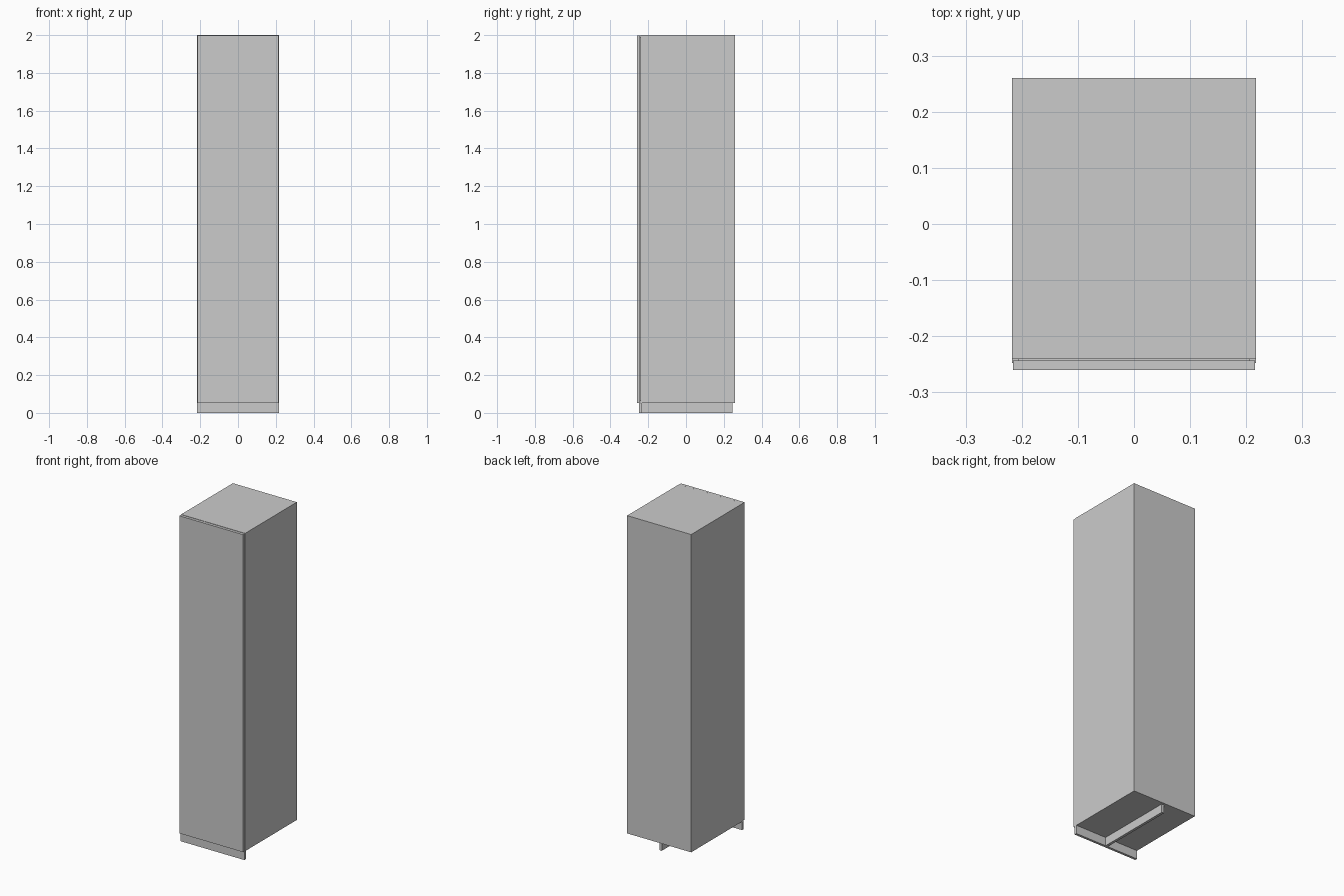
import bpy

if "Cube" in bpy.data.objects:
    bpy.data.objects.remove(bpy.data.objects["Cube"])


def box(name, x, y, z):
    """Box from (min, max) ranges on each axis."""
    bpy.ops.mesh.primitive_cube_add(
        size=1, location=[(a + b) / 2 for a, b in (x, y, z)])
    ob = bpy.context.object
    ob.name = name
    ob.scale = [b - a for a, b in (x, y, z)]
    bpy.ops.object.transform_apply(location=False, rotation=False, scale=True)
    return ob


W = 0.217      # half width
D = 0.26       # half depth
BASE = 0.052   # plinth height
TOP = 2.0
DOOR = 0.017   # door thickness
GAP = 0.002    # shadow gap behind the door

# Cabinet body
box("cabinet_body", (-W, W), (-D + DOOR + GAP, D), (BASE, TOP))

# Full-height door, a hair narrower than the body
box("door", (-W + 0.0015, W - 0.0015), (-D, -D + DOOR), (BASE + 0.001, TOP - 0.001))

# Thin core closing the gap between door and body
box("door_seal", (-W + 0.01, W - 0.01), (-D + DOOR, -D + DOOR + GAP), (BASE + 0.01, TOP - 0.01))

# Front plinth board
box("front_plinth", (-W, W), (-0.248, -0.233), (0, BASE))

# Central support rail running front to back
box("support_rail", (-0.008, 0.008), (-0.233, 0.246), (0, BASE))
